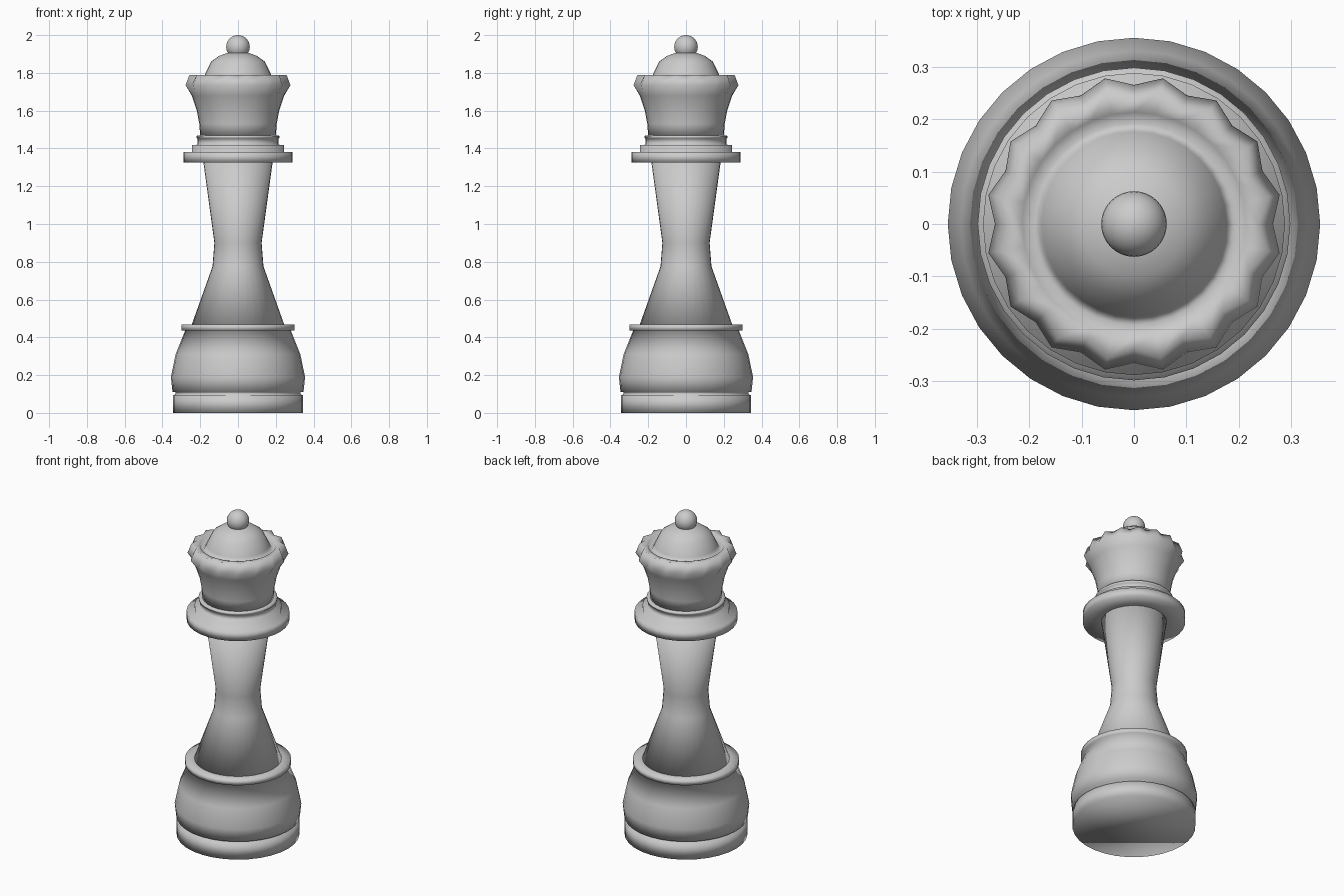
import bpy, bmesh, math

if "Cube" in bpy.data.objects:
    bpy.data.objects.remove(bpy.data.objects["Cube"])

SEG = 32


def lathe(name, profile):
    """Revolve (radius, z[, valley_radius]) points; valley_radius applies to every other vertex."""
    bm = bmesh.new()
    rings = []
    for p in profile:
        r, z = p[0], p[1]
        valley = p[2] if len(p) > 2 else r
        if r == 0:
            rings.append([bm.verts.new((0, 0, z))])
            continue
        ring = []
        for i in range(SEG):
            a = 2 * math.pi * i / SEG
            rad = r if i % 2 else valley
            ring.append(bm.verts.new((rad * math.cos(a), rad * math.sin(a), z)))
        rings.append(ring)
    for lo, hi in zip(rings, rings[1:]):
        for i in range(SEG):
            j = (i + 1) % SEG
            if len(lo) == 1:
                bm.faces.new((lo[0], hi[j], hi[i]))
            elif len(hi) == 1:
                bm.faces.new((lo[i], lo[j], hi[0]))
            else:
                bm.faces.new((lo[i], lo[j], hi[j], hi[i]))
    # close open ends
    if len(rings[0]) > 1:
        bm.faces.new(rings[0][::-1])
    if len(rings[-1]) > 1:
        bm.faces.new(rings[-1])
    bmesh.ops.recalc_face_normals(bm, faces=bm.faces[:])
    for f in bm.faces:
        f.smooth = True
    me = bpy.data.meshes.new(name)
    bm.to_mesh(me)
    bm.free()
    ob = bpy.data.objects.new(name, me)
    bpy.context.collection.objects.link(ob)
    return ob


# base: plinth, groove, bulging body and collar
lathe("base", [
    (0.345, 0), (0.345, 0.095), (0.33, 0.097), (0.33, 0.11), (0.347, 0.112),
    (0.355, 0.19), (0.33, 0.31), (0.28, 0.435), (0.298, 0.437),
    (0.298, 0.467), (0.245, 0.468)])

# waisted stem
lathe("stem", [
    (0.245, 0.467), (0.135, 0.775), (0.125, 0.90), (0.183, 1.325)])

# stacked collar discs under the crown
lathe("collar", [
    (0.183, 1.325), (0.288, 1.325), (0.288, 1.38), (0.244, 1.382),
    (0.244, 1.417), (0.215, 1.42), (0.215, 1.453), (0.221, 1.455),
    (0.221, 1.467), (0.20, 1.468)])

# flared crown with sixteen teeth, hollow rim and dome
lathe("crown", [
    (0.20, 1.467), (0.205, 1.53), (0.218, 1.60), (0.245, 1.68),
    (0.283, 1.735, 0.265), (0.262, 1.79, 0.236),
    (0.213, 1.785), (0.192, 1.755), (0.176, 1.79),
    (0.142, 1.86), (0.10, 1.89), (0.05, 1.908), (0, 1.912)])

# finial ball
bpy.ops.mesh.primitive_uv_sphere_add(
    segments=SEG, ring_count=16, radius=0.0625, location=(0, 0, 1.9375))
ball = bpy.context.object
ball.name = "finial"
bpy.ops.object.shade_smooth()
